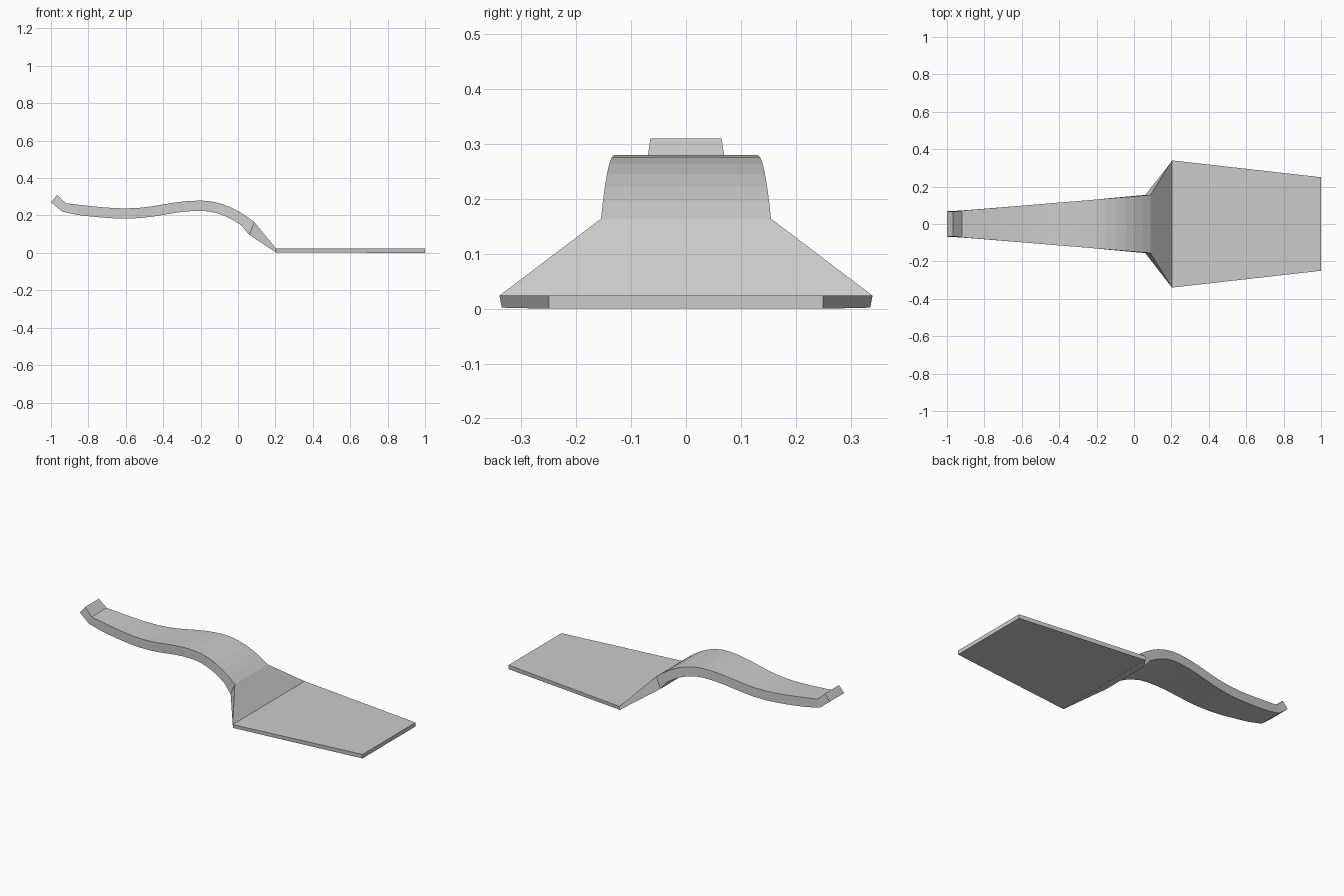
import bpy
import bmesh
from mathutils import Vector
from mathutils.geometry import interpolate_bezier

cube = bpy.data.objects.get("Cube")
if cube:
    bpy.data.objects.remove(cube, do_unlink=True)

# Single plain metal colour
GREY = (0.6, 0.6, 0.6, 1)
metal = bpy.data.materials.new("grey_metal")
metal.use_nodes = True
metal.diffuse_color = GREY
metal.node_tree.nodes["Principled BSDF"].inputs["Base Color"].default_value = GREY


def loft(name, sections):
    """Skin rectangular sections: (top xz, bottom xz, top half width, bottom half width)."""
    bm = bmesh.new()
    rings = []
    for top, low, wt, wb in sections:
        corners = ((top, -wt), (top, wt), (low, wb), (low, -wb))
        rings.append([bm.verts.new((p[0], y, p[1])) for p, y in corners])
    for a, b in zip(rings, rings[1:]):
        for i in range(4):
            j = (i + 1) % 4
            bm.faces.new((a[i], a[j], b[j], b[i]))
    bm.faces.new(rings[0])
    bm.faces.new(rings[-1])
    bmesh.ops.recalc_face_normals(bm, faces=bm.faces)
    mesh = bpy.data.meshes.new(name)
    bm.to_mesh(mesh)
    bm.free()
    mesh.materials.append(metal)
    obj = bpy.data.objects.new(name, mesh)
    bpy.context.collection.objects.link(obj)
    return obj


# Upper line of the curved handle: knot, two handles, knot, segment count
curves = [
    ((-0.92, 0.265), (-0.8, 0.252), (-0.7, 0.238), (-0.6, 0.238), 5),
    ((-0.6, 0.238), (-0.44, 0.238), (-0.36, 0.28), (-0.2, 0.28), 6),
    ((-0.2, 0.28), (-0.09, 0.28), (0.01, 0.228), (0.088, 0.164), 6),
]
line = []
for *points, count in curves:
    samples = interpolate_bezier(*[Vector(p) for p in points], count + 1)
    line += samples[1:] if line else samples


def half_width(x):
    return 0.155 + (x - 0.088) * 0.083


# Upturned tip, then handle with constant thickness
sections = [((-0.967, 0.31), (-1, 0.27), 0.065, 0.068)]
for i, p in enumerate(line):
    along = (line[min(i + 1, len(line) - 1)] - line[max(i - 1, 0)]).normalized()
    low = p + Vector((along[1], -along[0])) * 0.055
    if i == 0:
        low = (-0.938, 0.22)
    if i == len(line) - 1:
        low = (0.06, 0.097)
    w = half_width(p[0])
    sections.append((p, low, w, w))

# Flared shoulder and flat tapered blade
shoulder = ((0.203, 0.024), (0.203, 0.002), 0.34, 0.336)
loft("handle", sections + [shoulder])
loft("blade", [shoulder, ((1, 0.024), (1, 0), 0.25, 0.25)])
